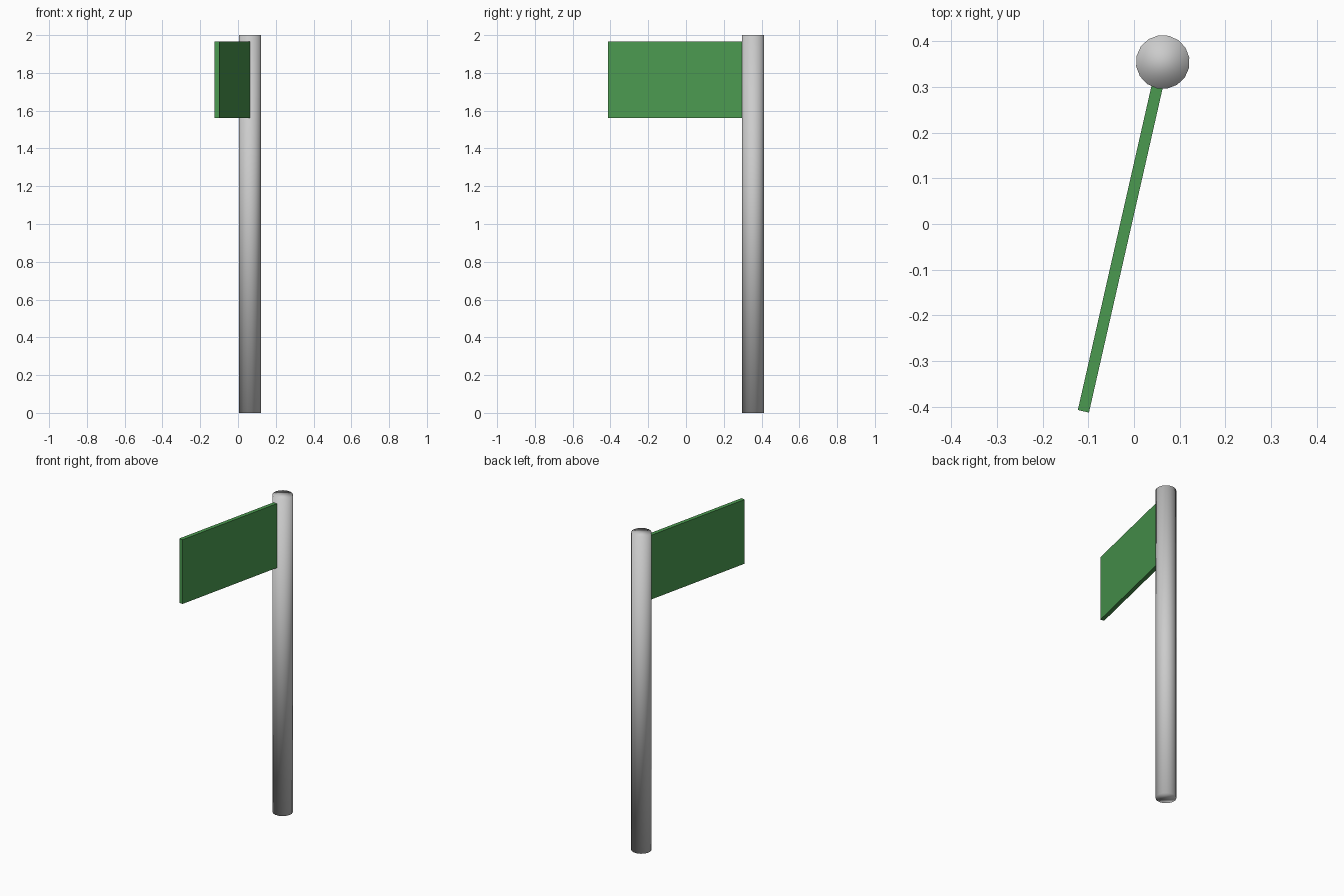
import bpy
from math import radians
from mathutils import Matrix, Vector

if "Cube" in bpy.data.objects:
    bpy.data.objects.remove(bpy.data.objects["Cube"])

ANGLE = radians(-12.8)
POLE = Vector((0.063, 0.355, 0))
turn = Matrix.Rotation(ANGLE, 3, 'Z')

# Pole: 16-sided, smoothed over its rims
bpy.ops.mesh.primitive_cylinder_add(vertices=16, radius=0.059, depth=2,
                                    location=POLE + Vector((0, 0, 1)),
                                    rotation=(0, 0, ANGLE))
pole = bpy.context.object
pole.name = "pole"
bpy.ops.object.shade_smooth()

# Flag: thin panel reaching from inside the pole outwards
inner, outer, low, high = 0.045, 0.785, 1.56, 1.965
centre = POLE + turn @ Vector((0, -(inner + outer) / 2, (low + high) / 2))
bpy.ops.mesh.primitive_cube_add(size=1, location=centre, rotation=(0, 0, ANGLE))
flag = bpy.context.object
flag.name = "flag"
flag.scale = (0.025, outer - inner, high - low)
bpy.ops.object.transform_apply(location=False, rotation=False, scale=True)

# Green flag colour
green = bpy.data.materials.new("green")
green.diffuse_color = (0.07, 0.32, 0.08, 1)
green.use_nodes = True
green.node_tree.nodes["Principled BSDF"].inputs["Base Color"].default_value = green.diffuse_color
flag.data.materials.append(green)
